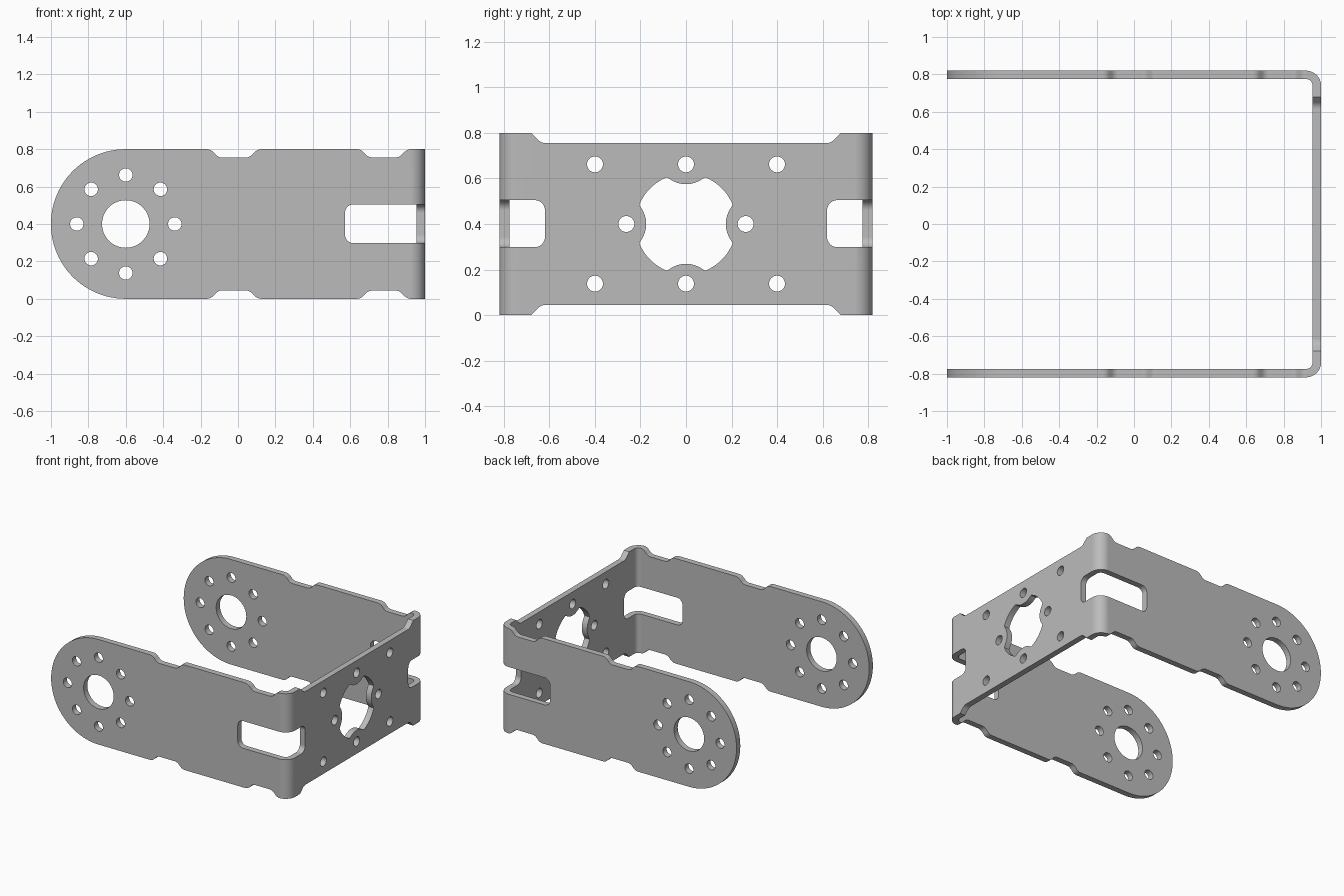
import bpy, bmesh
from math import sin, cos, tan, pi, sqrt, radians
from mathutils import Vector

cube = bpy.data.objects.get("Cube")
if cube:
    bpy.data.objects.remove(cube, do_unlink=True)

MID = 0.4      # half the strip height
REACH = 1.2    # cutters run past the part
PITCH = 0.262  # distance of the screw holes from each hub


def rounded(corners, steps=8):
    """Turn (u, v, radius) corners into a filleted closed outline."""
    out = []
    n = len(corners)
    for i, (u, v, r) in enumerate(corners):
        p = Vector((u, v))
        if r == 0:
            out.append(p)
            continue
        a = (Vector(corners[i - 1][:2]) - p).normalized()
        b = (Vector(corners[(i + 1) % n][:2]) - p).normalized()
        half = a.angle(b) / 2
        centre = p + (a + b).normalized() * (r / sin(half))
        start = p + a * (r / tan(half)) - centre
        end = p + b * (r / tan(half)) - centre
        sweep = start.angle(end)
        for k in range(steps + 1):
            t = k / steps
            out.append(centre + (start * sin((1 - t) * sweep)
                                 + end * sin(t * sweep)) / sin(sweep))
    return out


def prism(name, outline, axis, lo, hi):
    """Extrude a 2D outline along an axis."""
    place = {"x": lambda u, v, w: (w, u, v),
             "y": lambda u, v, w: (u, w, v),
             "z": lambda u, v, w: (u, v, w)}[axis]
    bm = bmesh.new()
    face = bm.faces.new([bm.verts.new(place(u, v, lo)) for u, v in outline])
    ext = bmesh.ops.extrude_face_region(bm, geom=[face], use_keep_orig=True)
    shift = Vector(place(0, 0, hi - lo))
    for g in ext["geom"]:
        if isinstance(g, bmesh.types.BMVert):
            g.co += shift
    bmesh.ops.recalc_face_normals(bm, faces=bm.faces)
    mesh = bpy.data.meshes.new(name)
    bm.to_mesh(mesh)
    bm.free()
    obj = bpy.data.objects.new(name, mesh)
    bpy.context.collection.objects.link(obj)
    return obj


def combine(body, tool, operation="DIFFERENCE"):
    """Apply a boolean and drop its tool."""
    tool.hide_render = True
    mod = body.modifiers.new("cut", "BOOLEAN")
    mod.object, mod.operation, mod.solver = tool, operation, "EXACT"
    bpy.context.view_layer.objects.active = body
    bpy.ops.object.modifier_apply(modifier=mod.name)
    bpy.data.objects.remove(tool, do_unlink=True)


def circle(u, v, r, n=32):
    return [(u + r * cos(2 * pi * k / n), v + r * sin(2 * pi * k / n)) for k in range(n)]


# Strip bent into a U
half_path = [(-REACH, -0.82, 0), (1, -0.82, 0.08), (1, 0.82, 0.08), (-REACH, 0.82, 0)]
inner = [(-REACH, 0.775, 0), (0.955, 0.775, 0.035),
         (0.955, -0.775, 0.035), (-REACH, -0.775, 0)]
bracket = prism("u_bracket", rounded(half_path + inner), "z", -0.1, 0.9)

# Side outline: round arm ends and shallow edge notches
EDGE, DEEP, RAMP, FIL = 0.4, 0.355, 0.045, 0.05
top = [(-1, EDGE, 0.399)]
for a, b in ((-0.148, 0.105), (0.655, 0.905)):
    top += [(a, EDGE, FIL), (a + RAMP, DEEP, FIL), (b - RAMP, DEEP, FIL), (b, EDGE, FIL)]
top.append((REACH, EDGE, 0))
side = [(u, MID + v, r) for u, v, r in top] + [(u, MID - v, r) for u, v, r in reversed(top)]
combine(bracket, prism("side_outline", rounded(side, 24), "y", -1, 1), "INTERSECT")

# Long relief along the top and bottom edges of the end plate
for s in (1, -1):
    relief = [(-0.68 - RAMP, EDGE + RAMP, 0), (-0.68, EDGE, 0), (-0.635, DEEP, FIL),
              (0.635, DEEP, FIL), (0.68, EDGE, 0), (0.68 + RAMP, EDGE + RAMP, 0)]
    relief = [(u, MID + s * v, r) for u, v, r in relief]
    combine(bracket, prism("edge_relief", rounded(relief), "x", 0.9, REACH))

# Slots wrapping around both bends
LOW, HIGH, ROUND = 0.298, 0.505, 0.045
arm_slot = [(0.572, LOW, ROUND), (REACH, LOW, 0), (REACH, HIGH, 0), (0.572, HIGH, ROUND)]
for s in (1, -1):
    lo, hi = sorted((s * 0.7, s * 0.95))
    combine(bracket, prism("arm_slot", rounded(arm_slot), "y", lo, hi))
    end_slot = [(s * 0.62, LOW, ROUND), (s * 0.95, LOW, 0),
                (s * 0.95, HIGH, 0), (s * 0.62, HIGH, ROUND)]
    combine(bracket, prism("end_slot", rounded(end_slot), "x", 0.9, REACH))

# Arm hub hole with its ring of eight screw holes
combine(bracket, prism("hub_hole", circle(-0.6, MID, 0.127, 64), "y", -1, 1))
for k in range(8):
    a = k * pi / 4
    hole = circle(-0.6 + PITCH * cos(a), MID + PITCH * sin(a), 0.036)
    combine(bracket, prism("ring_hole", hole, "y", -1, 1))

# End plate screw holes
for y, z in [(y, z) for y in (-0.4, 0, 0.4) for z in (-PITCH, PITCH)] + [(-PITCH, 0), (PITCH, 0)]:
    combine(bracket, prism("end_hole", circle(y, MID + z, 0.035), "x", 0.9, REACH))

# End plate opening: a circle with four tabs reaching in
BITE, OFF = 0.125, 0.3
opening = []
for k in range(144):
    a = 2 * pi * k / 144
    off = (a + pi / 4) % (pi / 2) - pi / 4
    r = 0.222
    root = BITE ** 2 - (OFF * sin(off)) ** 2
    if root > 0:
        r = min(r, OFF * cos(off) - sqrt(root))
    opening.append((r * cos(a), MID + r * sin(a)))
combine(bracket, prism("end_opening", opening, "x", 0.9, REACH))

# Grey metal
metal = bpy.data.materials.new("grey_metal")
metal.use_nodes = True
colour = (0.5, 0.5, 0.5, 1)
metal.diffuse_color = colour
metal.node_tree.nodes["Principled BSDF"].inputs["Base Color"].default_value = colour
bracket.data.materials.clear()
bracket.data.materials.append(metal)

# Smooth bends, crisp edges
bpy.ops.object.select_all(action="DESELECT")
bracket.select_set(True)
bpy.context.view_layer.objects.active = bracket
bpy.ops.object.shade_smooth_by_angle(angle=radians(30))
weighted = bracket.modifiers.new("even_normals", "WEIGHTED_NORMAL")
weighted.keep_sharp = True
